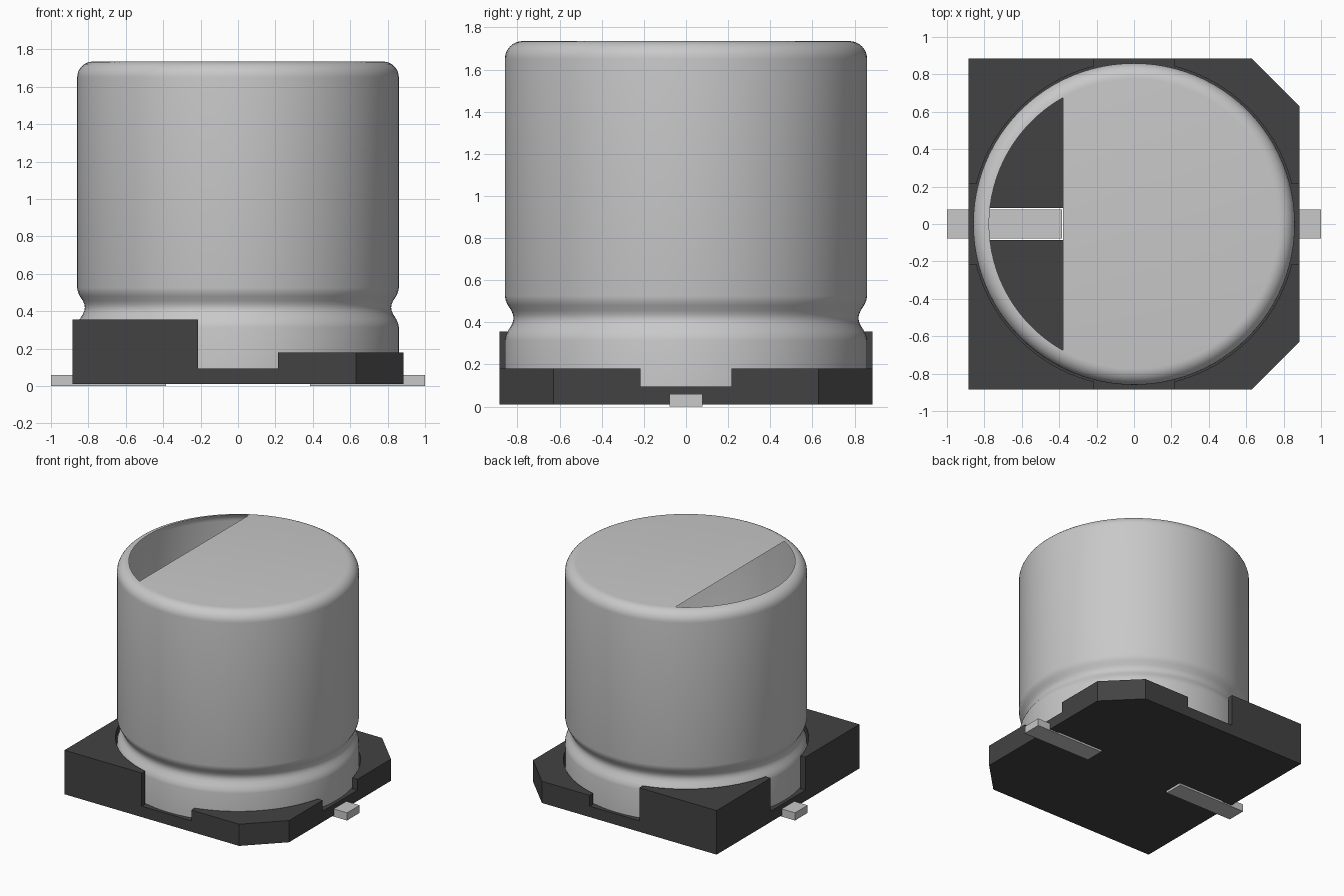
import bpy, bmesh, math

if "Cube" in bpy.data.objects:
    bpy.data.objects.remove(bpy.data.objects["Cube"], do_unlink=True)


def material(name, v):
    m = bpy.data.materials.new(name)
    m.use_nodes = True
    m.diffuse_color = (v, v, v, 1)
    bsdf = m.node_tree.nodes["Principled BSDF"]
    bsdf.inputs["Base Color"].default_value = (v, v, v, 1)
    return m


METAL = material("metal grey", 0.58)
PLASTIC = material("dark plastic", 0.055)


def add_object(name, bm, mat):
    mesh = bpy.data.meshes.new(name)
    bm.to_mesh(mesh)
    bm.free()
    ob = bpy.data.objects.new(name, mesh)
    bpy.context.collection.objects.link(ob)
    mesh.materials.append(mat)
    return ob


def prism(name, outline, z0, z1, mat):
    bm = bmesh.new()
    face = bm.faces.new([bm.verts.new((x, y, z0)) for x, y in outline])
    top = bmesh.ops.extrude_face_region(bm, geom=[face])["geom"]
    for v in top:
        if isinstance(v, bmesh.types.BMVert):
            v.co.z = z1
    bmesh.ops.recalc_face_normals(bm, faces=bm.faces)
    return add_object(name, bm, mat)


def box(name, x0, x1, y0, y1, z0, z1, mat):
    return prism(name, [(x0, y0), (x1, y0), (x1, y1), (x0, y1)], z0, z1, mat)


# Base dimensions
HALF, CHAMFER, NOTCH, RECESS = 0.885, 0.63, 0.215, 0.87
BOTTOM, FLOOR, LOW, HIGH = 0.01, 0.095, 0.18, 0.355

# Base floor, chamfered on the +x corners, with two slots for the pins
floor = prism("base_floor", [(-HALF, -HALF), (CHAMFER, -HALF), (HALF, -CHAMFER),
                             (HALF, CHAMFER), (CHAMFER, HALF), (-HALF, HALF)],
              BOTTOM, FLOOR, PLASTIC)
for s in (-1, 1):
    xs = sorted((s * 0.375, s * 0.80))
    cutter = box("slot_cutter", *xs, -0.085, 0.085, -0.1, 0.2, PLASTIC)
    cutter.hide_render = True
    mod = floor.modifiers.new("slot", "BOOLEAN")
    mod.operation, mod.solver, mod.object = "DIFFERENCE", "EXACT", cutter
    bpy.context.view_layer.objects.active = floor
    bpy.ops.object.modifier_apply(modifier=mod.name)
    bpy.data.objects.remove(cutter, do_unlink=True)

# Four corner blocks that hold the can, tall on -x and low on +x
a0 = math.asin(NOTCH / RECESS)
a1 = math.pi / 2 - a0
arc = [(RECESS * math.cos(a1 + (a0 - a1) * i / 24),
        RECESS * math.sin(a1 + (a0 - a1) * i / 24)) for i in range(25)]
for sx, side, height in ((-1, "right", HIGH), (1, "left", LOW)):
    corner = [(HALF, HALF)] if sx < 0 else [(HALF, CHAMFER), (CHAMFER, HALF)]
    outline = arc + [(HALF, NOTCH)] + corner + [(NOTCH, HALF)]
    for sy, end in ((-1, "front"), (1, "back")):
        prism(f"base_corner_{end}_{side}", [(x * sx, y * sy) for x, y in outline],
              FLOOR, height, PLASTIC)

# Contact pins
for s, side in ((-1, "right"), (1, "left")):
    xs = sorted((s * 0.385, s * 1.0))
    box(f"pin_{side}", *xs, -0.078, 0.078, 0.0, 0.06, METAL)

# Can: thin revolved shell with a crimp groove and a rounded rim
R, TOP, FILLET, SEG = 0.86, 1.735, 0.085, 96
profile = [(R, FLOOR), (R, 0.315), (0.856, 0.335), (0.845, 0.36), (0.829, 0.385),
           (0.821, 0.405), (0.819, 0.42), (0.821, 0.435), (0.829, 0.455),
           (0.845, 0.48), (0.856, 0.503), (R, 0.525)]
for i in range(9):
    a = math.pi / 2 * i / 8
    profile.append((R - FILLET + FILLET * math.cos(a), TOP - FILLET + FILLET * math.sin(a)))
bm = bmesh.new()
rings = [[bm.verts.new((r * math.cos(2 * math.pi * k / SEG),
                        r * math.sin(2 * math.pi * k / SEG), z)) for k in range(SEG)]
         for r, z in profile]
for low, high in zip(rings, rings[1:]):
    for k in range(SEG):
        n = (k + 1) % SEG
        bm.faces.new((low[k], low[n], high[n], high[k]))

# Cap with an open segment on the -x side
CHORD = -0.38
cap = bm.faces.new(rings[-1])
bmesh.ops.bisect_plane(bm, geom=[cap] + list(cap.edges) + list(cap.verts),
                       plane_co=(CHORD, 0, 0), plane_no=(1, 0, 0))
opening = [f for f in bm.faces if len(f.verts) > 6 and f.calc_center_median().x < CHORD]
bmesh.ops.delete(bm, geom=opening, context="FACES")
can = add_object("can", bm, METAL)

bpy.ops.object.select_all(action="DESELECT")
can.select_set(True)
bpy.context.view_layer.objects.active = can
bpy.ops.object.shade_smooth_by_angle(angle=math.radians(30))
